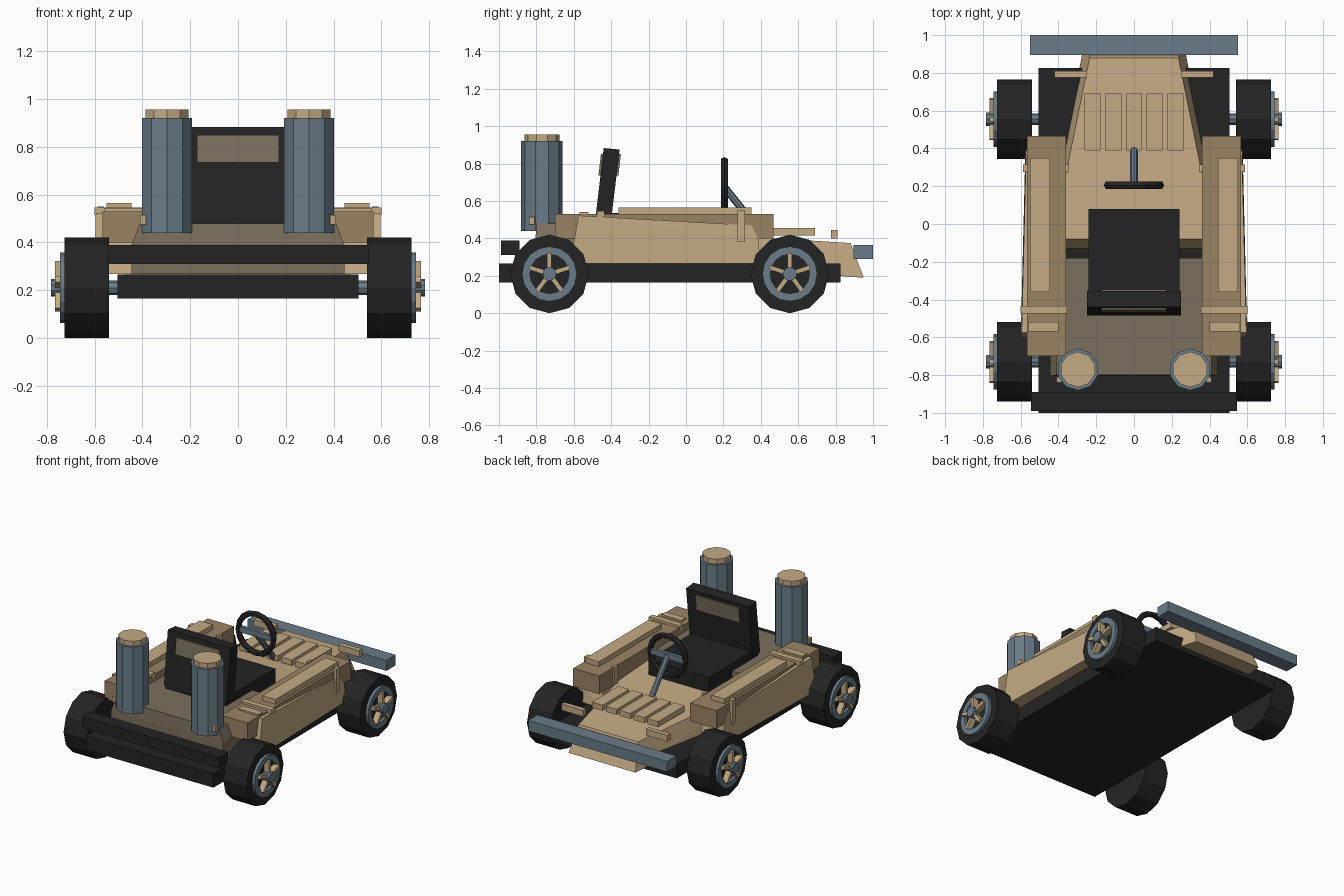
import bpy, bmesh, math
from mathutils import Vector, Matrix

if "Cube" in bpy.data.objects:
    bpy.data.objects.remove(bpy.data.objects["Cube"])


def srgb(r, g, b):
    f = lambda c: (c / 255 / 12.92) if c < 11 else ((c / 255 + 0.055) / 1.055) ** 2.4
    return (f(r), f(g), f(b), 1)


def material(name, rgb):
    m = bpy.data.materials.new(name)
    m.diffuse_color = srgb(*rgb)
    m.use_nodes = True
    m.node_tree.nodes["Principled BSDF"].inputs["Base Color"].default_value = m.diffuse_color
    return m


TAN = material("tan", (196, 170, 132))
BROWN = material("mid brown", (154, 132, 100))
DARK = material("grey brown", (124, 112, 94))
STEEL = material("steel blue", (106, 124, 136))
BLACK = material("black", (36, 36, 36))


def finish(name, bm, mat):
    bmesh.ops.recalc_face_normals(bm, faces=bm.faces)
    me = bpy.data.meshes.new(name)
    bm.to_mesh(me)
    bm.free()
    me.materials.append(mat)
    ob = bpy.data.objects.new(name, me)
    bpy.context.collection.objects.link(ob)
    return ob


def hull(name, pts, mat):
    bm = bmesh.new()
    for p in pts:
        bm.verts.new(p)
    bmesh.ops.convex_hull(bm, input=bm.verts)
    bmesh.ops.dissolve_limit(bm, angle_limit=0.01, verts=bm.verts, edges=bm.edges)
    return finish(name, bm, mat)


def box(name, x, y, z, mat):
    return hull(name, [(a, b, c) for a in x for b in y for c in z], mat)


def tube(name, n, r, p, q, mat, inner=0):
    """Prism from p to q with n sides, hollow when inner is given."""
    p, q = Vector(p), Vector(q)
    d = q - p
    ref = Vector((0, 0, 1)) if abs(d.normalized().z) < 0.9 else Vector((0, -1, 0))
    u = (ref - d.normalized() * ref.dot(d.normalized())).normalized()
    v = d.normalized().cross(u)
    bm = bmesh.new()

    def ring(c, rad):
        return [bm.verts.new(c + rad * (u * math.cos(t) + v * math.sin(t)))
                for t in (2 * math.pi * i / n for i in range(n))]

    def bridge(a, b):
        for i in range(n):
            j = (i + 1) % n
            bm.faces.new((a[i], a[j], b[j], b[i]))

    a, b = ring(p, r), ring(q, r)
    bridge(a, b)
    if inner:
        c, e = ring(p, inner), ring(q, inner)
        bridge(c, e)
        bridge(a, c)
        bridge(b, e)
    else:
        bm.faces.new(a)
        bm.faces.new(b)
    return finish(name, bm, mat)


# chassis and bumpers
box("chassis_slab", (-.505, .505), (-1, .825), (.165, .265), BLACK)
box("rear_bumper", (-.545, .545), (-.99, -.89), (.31, .39), BLACK)
box("nose_bumper", (-.55, .55), (.895, 1), (.29, .365), STEEL)

# tapered nose running back under the seat
hull("nose", [(s * x, y, z) for s in (-1, 1) for x, y, z in (
    (.235, .88, .375), (.43, -.08, .435), (.265, .95, .19), (.47, -.13, .266))], TAN)
for i in range(5):
    x = -.22 + .11 * i
    box(f"hood_slat_{i + 1}", (x - .043, x + .043), (.39, .69), (.415, .455), TAN)

# engine deck
hull("engine_deck", [(s * x, y, z) for s in (-1, 1) for x, y, z in (
    (.445, -.805, .267), (.445, -.805, .39), (.41, -.80, .48),
    (.445, -.18, .267), (.41, -.18, .48))], DARK)

# seat with padded back
box("seat_cushion", (-.24, .24), (-.48, .08), (.40, .535), BLACK)
hull("seat_back", [(s * .248, y, z) for s in (-1, 1) for y, z in (
    (-.485, .50), (-.44, .883), (-.355, .875), (-.40, .50))], BLACK)
hull("headrest_pad", [(s * .172, y, z) for s in (-1, 1) for y, z in (
    (-.468, .735), (-.455, .85), (-.348, .85), (-.362, .735))], DARK)

# steering wheel, spoke bar and column
bm = bmesh.new()
N, M = 16, 6
rings = []
for i in range(N):
    t = 2 * math.pi * i / N
    rings.append([bm.verts.new(((.14 + .02 * math.cos(k)) * math.cos(t),
                                .205 + .022 * math.sin(k),
                                .675 + (.14 + .02 * math.cos(k)) * math.sin(t)))
                  for k in (2 * math.pi * j / M for j in range(M))])
for i in range(N):
    for j in range(M):
        a, b = rings[i], rings[(i + 1) % N]
        bm.faces.new((a[j], a[(j + 1) % M], b[(j + 1) % M], b[j]))
finish("steering_wheel", bm, BLACK)
box("steering_spoke_bar", (-.135, .135), (.195, .22), (.655, .695), STEEL)
tube("steering_column", 8, .02, (0, .205, .675), (0, .41, .42), STEEL)

for s, side in ((-1, "left"), (1, "right")):
    def sbox(name, x, y, z, mat):
        box(f"{side}_{name}", (s * x[0], s * x[1]), y, z, mat)

    # side panel, pod, lid and straps
    hull(f"{side}_side_panel", [(s * x, y, z) for x, y, z in (
        (.395, -.62, .267), (.60, -.62, .267), (.395, -.575, .522), (.595, -.575, .522),
        (.395, .40, .267), (.575, .40, .267), (.395, .35, .47), (.572, .35, .47),
        (.574, .385, .40))], TAN)
    sbox("pod", (.36, .567), (-.70, .467), (.40, .53), BROWN)
    sbox("pod_lid", (.445, .55), (-.36, .35), (.53, .565), TAN)
    sbox("pod_strap", (.355, .60), (-.475, -.435), (.515, .546), TAN)
    sbox("pod_rear_plate", (.40, .56), (-.57, -.52), (.52, .541), TAN)
    sbox("pod_outer_clip", (.56, .588), (.275, .315), (.38, .55), TAN)
    sbox("pod_inner_clip", (.345, .365), (.275, .315), (.40, .54), TAN)
    sbox("nose_marker", (.25, .42), (.775, .81), (.40, .445), TAN)

    # upright canister with cap and clip
    x, y = s * .297, -.77
    tube(f"{side}_canister", 10, .111, (x, y, .44), (x, y, .92), STEEL)
    tube(f"{side}_canister_cap", 10, .094, (x, y, .91), (x, y, .955), TAN)
    sbox("canister_clip", (.385, .41), (-.84, -.81), (.475, .515), TAN)

    # wheels
    for y, end in ((-.73, "rear"), (.555, "nose")):
        n = f"{side}_{end}_"
        px = lambda x: (s * x, y, .21)
        tube(n + "tyre", 12, .21, px(.54), px(.725), BLACK)
        tube(n + "axle", 8, .03, px(.40), px(.55), STEEL)
        tube(n + "rim", 16, .147, px(.72), px(.745), STEEL, .105)
        tube(n + "hub", 10, .037, px(.72), px(.783), STEEL)
        for k in range(5):
            rot = Matrix.Rotation(2 * math.pi * k / 5, 3, 'X')
            hull(f"{n}spoke_{k + 1}",
                 [Vector(px(0)) + rot @ Vector((s * a, b, c))
                  for a in (.722, .766) for b in (-.012, .012) for c in (.02, .113)], TAN)
